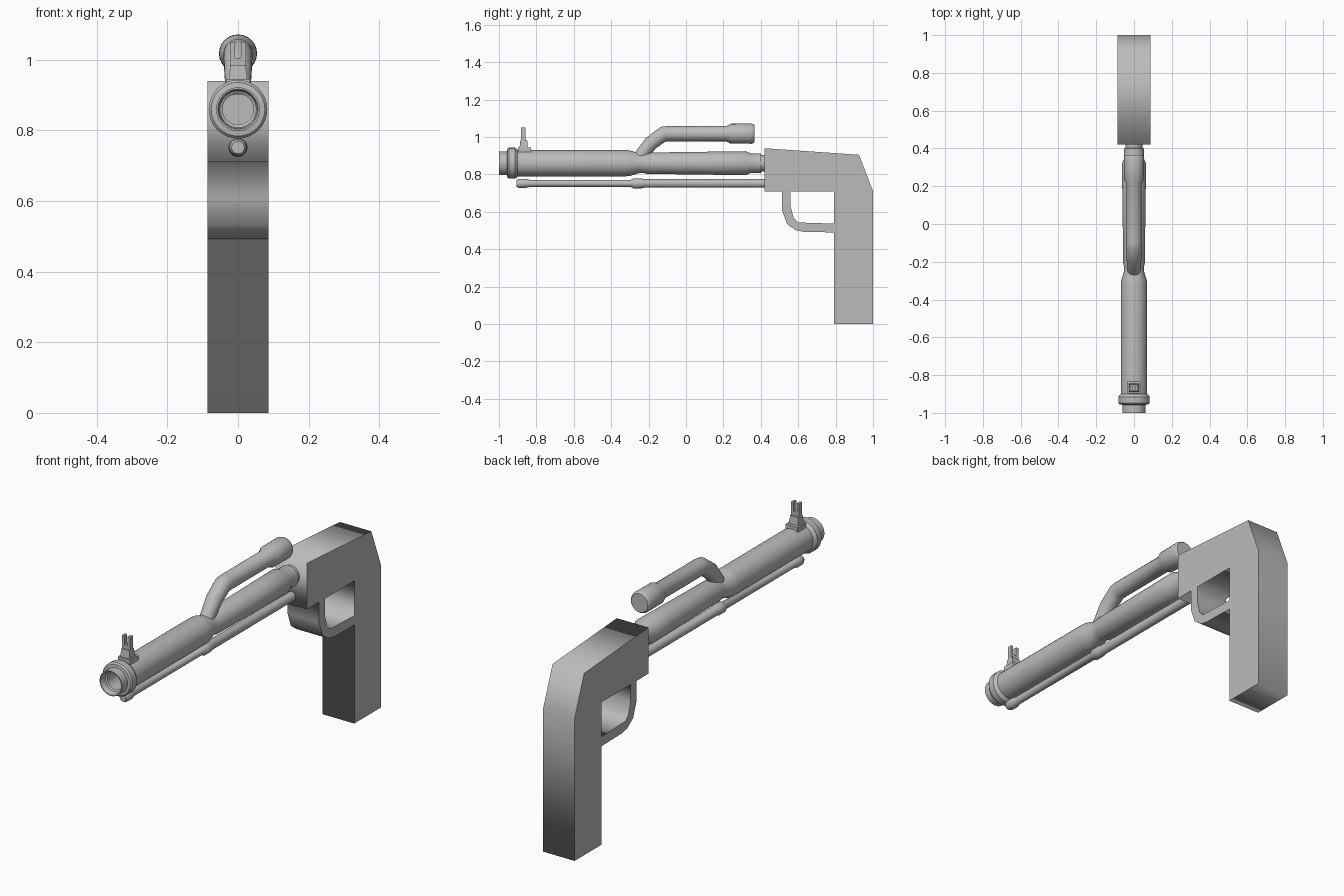
import bpy, bmesh, math
from mathutils import Matrix, Vector

if "Cube" in bpy.data.objects:
    bpy.data.objects.remove(bpy.data.objects["Cube"])

grey = bpy.data.materials.new("plain grey")
grey.diffuse_color = (0.5, 0.5, 0.5, 1)
grey.use_nodes = True
grey.node_tree.nodes["Principled BSDF"].inputs["Base Color"].default_value = grey.diffuse_color


def finish(name, bm, smooth=True):
    bmesh.ops.remove_doubles(bm, verts=bm.verts[:], dist=1e-5)
    bmesh.ops.recalc_face_normals(bm, faces=bm.faces[:])
    me = bpy.data.meshes.new(name)
    bm.to_mesh(me)
    bm.free()
    ob = bpy.data.objects.new(name, me)
    bpy.context.collection.objects.link(ob)
    me.materials.append(grey)
    if smooth:
        bpy.ops.object.select_all(action='DESELECT')
        ob.select_set(True)
        bpy.context.view_layer.objects.active = ob
        bpy.ops.object.shade_smooth_by_angle(angle=math.radians(30))
    return ob


def skin(name, rings):
    """Join rings of points into a closed tube with flat end caps."""
    bm = bmesh.new()
    loops = [[bm.verts.new(p) for p in ring] for ring in rings]
    n = len(loops[0])
    for a, b in zip(loops, loops[1:]):
        for i in range(n):
            j = (i + 1) % n
            bm.faces.new((a[i], a[j], b[j], b[i]))
    bm.faces.new(loops[0])
    bm.faces.new(loops[-1])
    return finish(name, bm)


def circle(y, z, r, n, tilt=0.0):
    """Circle facing along y, tilted upwards by an angle."""
    pts = []
    for i in range(n):
        a = 2 * math.pi * i / n
        v = r * math.sin(a)
        pts.append((r * math.cos(a), y - v * math.sin(tilt), z + v * math.cos(tilt)))
    return pts


def lathe(name, z, profile, n):
    return skin(name, [circle(y, z, r, n) for y, r in profile])


# Frame: grip, receiver and guard as one extruded outline with a hole
outline = [(0.42, 0.94), (0.925, 0.905), (1.0, 0.71), (1.0, 0), (0.79, 0), (0.79, 0.49),
           (0.63, 0.493), (0.585, 0.502), (0.54, 0.535), (0.513, 0.61), (0.513, 0.71), (0.42, 0.71)]
hole = [(0.56, 0.71), (0.56, 0.625), (0.577, 0.565), (0.60, 0.543), (0.79, 0.537), (0.79, 0.71)]
cu = bpy.data.curves.new("frame_outline", 'CURVE')
cu.dimensions = '2D'
cu.fill_mode = 'BOTH'
cu.extrude = 0.087
for pts in (outline, hole):
    sp = cu.splines.new('POLY')
    sp.points.add(len(pts) - 1)
    for p, (y, z) in zip(sp.points, pts):
        p.co = (y, z, 0, 1)
    sp.use_cyclic_u = True
tmp = bpy.data.objects.new("frame_outline", cu)
bpy.context.collection.objects.link(tmp)
bpy.context.view_layer.update()
mesh = bpy.data.meshes.new_from_object(tmp.evaluated_get(bpy.context.evaluated_depsgraph_get()))
bpy.data.objects.remove(tmp)
bm = bmesh.new()
bm.from_mesh(mesh)
bm.transform(Matrix(((0, 0, 1, 0), (1, 0, 0, 0), (0, 1, 0, 0), (0, 0, 0, 1))))
finish("frame", bm, smooth=False)

# Main barrel with stepped hollow mouth, front collar, waist and rear neck
lathe("barrel", 0.86, [
    (-0.80, 0.044), (-0.965, 0.044), (-0.97, 0.052), (-0.995, 0.054), (-1.0, 0.057),
    (-1.0, 0.062), (-0.957, 0.062), (-0.955, 0.076), (-0.947, 0.083), (-0.915, 0.083),
    (-0.905, 0.076), (-0.90, 0.070), (-0.32, 0.070), (-0.30, 0.068), (-0.25, 0.053),
    (-0.225, 0.053), (-0.21, 0.057), (0.17, 0.062), (0.32, 0.064), (0.345, 0.053),
    (0.40, 0.053), (0.402, 0.045), (0.422, 0.045)], 32)

# Thin rod under the barrel
lathe("lower_rod", 0.752, [
    (-0.905, 0.018), (-0.895, 0.024), (-0.86, 0.025), (-0.835, 0.019), (-0.295, 0.019),
    (-0.28, 0.027), (-0.24, 0.027), (-0.225, 0.023), (0.425, 0.023)], 20)

# Bent upper tube
bend = [(-0.25, 0.89, 0.034, 0.97), (-0.187, 0.968, 0.039, 0.80),
        (-0.122, 1.015, 0.041, 0.33), (-0.10, 1.018, 0.041, 0.0)]
rings = [circle(y, z, r, 24, t) for y, z, r, t in bend]
rings += [circle(y, 1.018, r, 24) for y, r in (
    (0.215, 0.041), (0.24, 0.053), (0.35, 0.054), (0.362, 0.05), (0.366, 0.046))]
skin("upper_tube", rings)


# Front sight: foot, riser and two prongs
def box(name, x0, x1, y0, y1, z0, z1, top=1.0):
    bm = bmesh.new()
    bmesh.ops.create_cube(bm, size=1)
    for v in bm.verts:
        k = top if v.co.z > 0 else 1.0
        c = v.co + Vector((0.5, 0.5, 0.5))
        xm, ym = (x0 + x1) / 2, (y0 + y1) / 2
        v.co = (xm + (x0 - xm + c.x * (x1 - x0)) * k,
                ym + (y0 - ym + c.y * (y1 - y0)) * k, z0 + c.z * (z1 - z0))
    finish(name, bm, smooth=False)


box("sight_foot", -0.034, 0.034, -0.897, -0.83, 0.90, 0.945)
box("sight_riser", -0.027, 0.027, -0.89, -0.845, 0.94, 0.985, 0.8)
box("sight_post", -0.022, 0.022, -0.881, -0.859, 0.975, 1.005)
for side, name in ((-1, "left"), (1, "right")):
    xs = sorted((side * 0.009, side * 0.022))
    box("sight_prong_" + name, xs[0], xs[1], -0.881, -0.859, 1.0, 1.05)
